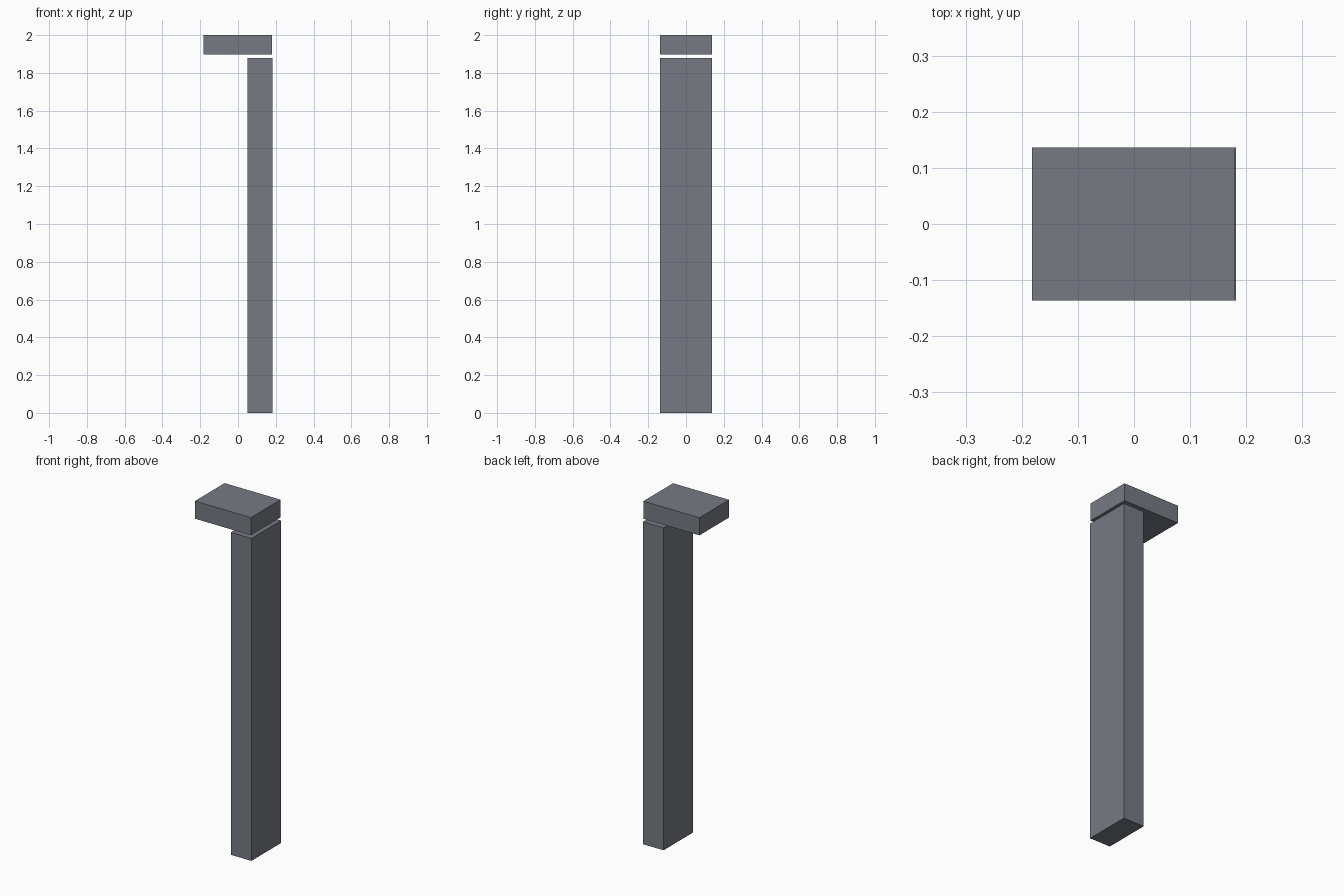
import bpy

if "Cube" in bpy.data.objects:
    bpy.data.objects.remove(bpy.data.objects["Cube"])

# Dark slate colour shared by both parts
slate = bpy.data.materials.new("slate")
slate.diffuse_color = (0.18, 0.195, 0.225, 1.0)
slate.use_nodes = True
slate.node_tree.nodes["Principled BSDF"].inputs["Base Color"].default_value = slate.diffuse_color


def box(name, lo, hi):
    """Axis-aligned box between two corners."""
    centre = [(a + b) / 2 for a, b in zip(lo, hi)]
    bpy.ops.mesh.primitive_cube_add(size=1, location=centre)
    obj = bpy.context.object
    obj.name = name
    obj.scale = [b - a for a, b in zip(lo, hi)]
    bpy.ops.object.transform_apply(location=False, rotation=False, scale=True)
    obj.data.materials.append(slate)
    return obj


HALF_DEPTH = 0.1365

# Tall upright, offset to the right
box("post", (0.049, -HALF_DEPTH, 0.0), (0.182, HALF_DEPTH, 1.879))

# Overhanging slab floating just above the post
box("top_slab", (-0.182, -HALF_DEPTH, 1.897), (0.179, HALF_DEPTH, 2.0))
